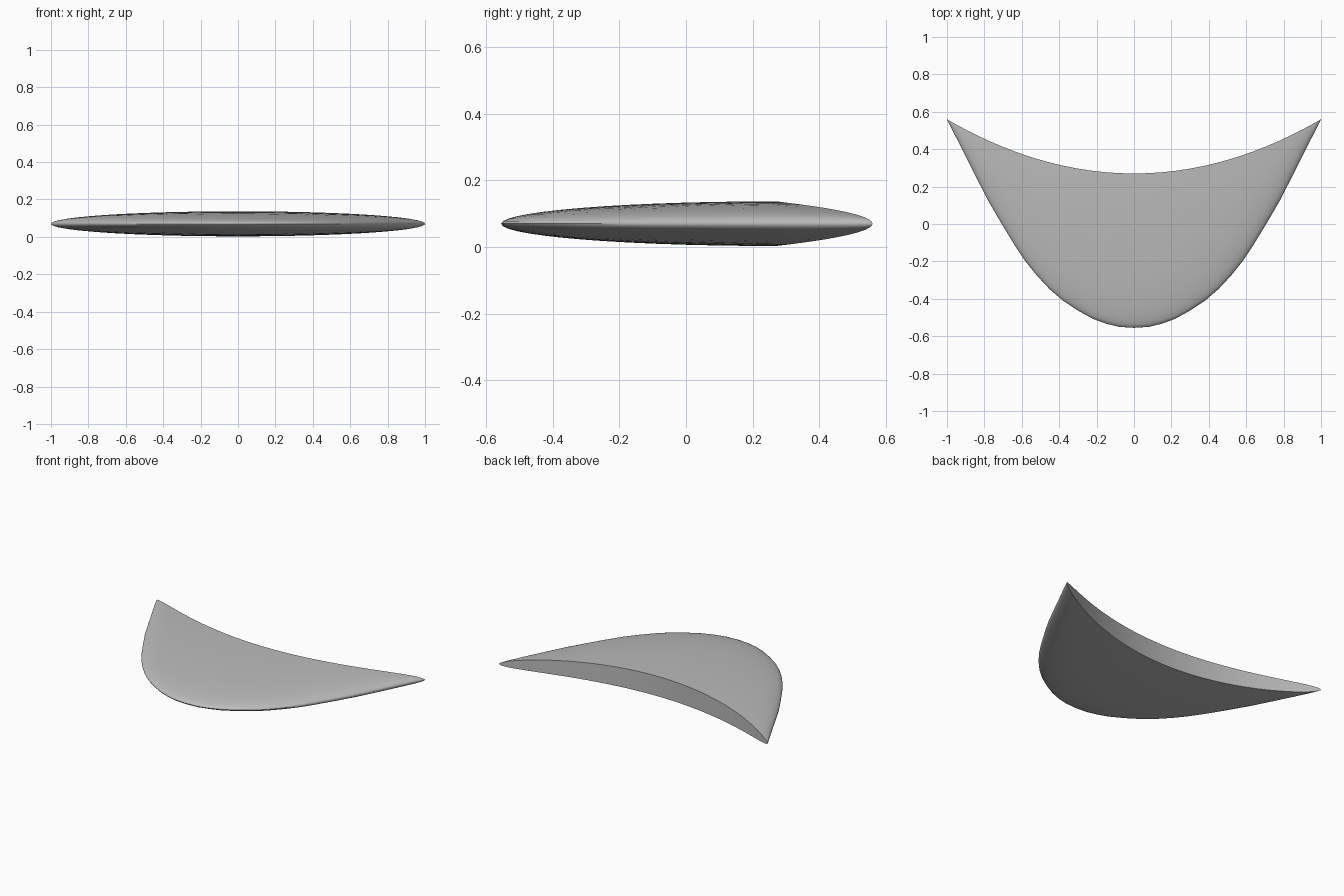
import bpy, bmesh, math

cube = bpy.data.objects.get("Cube")
if cube:
    bpy.data.objects.remove(cube, do_unlink=True)

MID, HALF = 0.07, 0.067   # centre height and half thickness
STEPS = 28                # points around the rounded front

# Half outline of the front edge: (x, y)
EDGE = [(0, -.555), (.08, -.55), (.15, -.533), (.22, -.507), (.3, -.463),
        (.38, -.41), (.45, -.35), (.52, -.275), (.58, -.2), (.64, -.11),
        (.71, .005), (.78, .125), (.85, .262), (.91, .382), (.96, .48),
        (.985, .53), (.997, .554)]
stations = [(-x, y) for x, y in reversed(EDGE[1:])] + EDGE

material = bpy.data.materials.new("plain grey")
material.use_nodes = True
grey = (0.5, 0.5, 0.5, 1)
material.diffuse_color = grey
material.node_tree.nodes["Principled BSDF"].inputs["Base Color"].default_value = grey


def section(bm, x, front):
    """Half-ellipse slice: round at the front, cut upright at the back."""
    back = 0.27 + 0.29 * x * x
    height = HALF * math.sqrt(1 - x * x)
    ring = []
    for i in range(STEPS + 1):
        a = math.pi * i / STEPS
        y = back - (back - front) * math.sin(a)
        ring.append(bm.verts.new((x, y, MID + height * math.cos(a))))
    return ring


# Crescent shell with an upright concave back wall
bm = bmesh.new()
rings = [section(bm, x, y) for x, y in stations]
for r, s in zip(rings, rings[1:]):
    for i in range(STEPS + 1):
        j = (i + 1) % (STEPS + 1)
        bm.faces.new((r[i], r[j], s[j], s[i]))

# Pointed tips
for side, ring in ((-1, rings[0]), (1, rings[-1])):
    tip = bm.verts.new((side, 0.56, MID))
    for i in range(STEPS + 1):
        bm.faces.new((ring[i], ring[(i + 1) % (STEPS + 1)], tip))
bmesh.ops.recalc_face_normals(bm, faces=bm.faces)

mesh = bpy.data.meshes.new("crescent_shell")
bm.to_mesh(mesh)
bm.free()
mesh.materials.append(material)
shell = bpy.data.objects.new("crescent_shell", mesh)
bpy.context.collection.objects.link(shell)

bpy.ops.object.select_all(action='DESELECT')
shell.select_set(True)
bpy.context.view_layer.objects.active = shell
bpy.ops.object.shade_smooth_by_angle(angle=math.radians(40))
